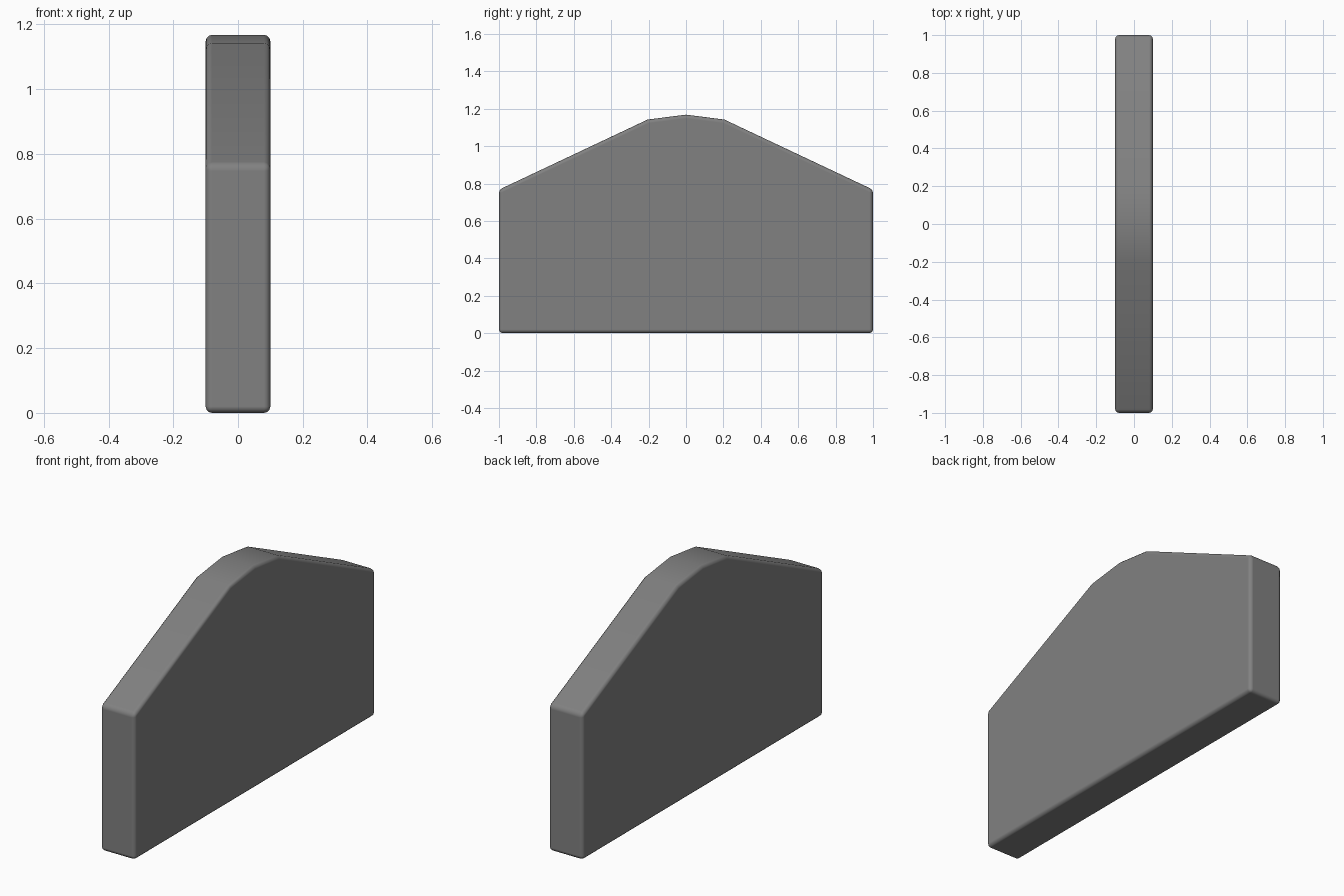
import bpy, bmesh

if "Cube" in bpy.data.objects:
    bpy.data.objects.remove(bpy.data.objects["Cube"])

# Flat grey colour
grey = bpy.data.materials.new("mid grey")
grey.diffuse_color = (0.22, 0.22, 0.22, 1)
grey.use_nodes = True
grey.node_tree.nodes["Principled BSDF"].inputs["Base Color"].default_value = grey.diffuse_color

# Gable profile in the y-z plane: right half, then mirrored
half = [(1.0, 0.0), (1.0, 0.767), (0.205, 1.142)]
profile = half + [(0.0, 1.168)] + [(-y, z) for y, z in reversed(half)]

# Slab: extrude the profile along x
bm = bmesh.new()
face = bm.faces.new([bm.verts.new((-0.1, y, z)) for y, z in profile])
ext = bmesh.ops.extrude_face_region(bm, geom=[face])
for v in (g for g in ext["geom"] if isinstance(g, bmesh.types.BMVert)):
    v.co.x = 0.1
bmesh.ops.recalc_face_normals(bm, faces=bm.faces)

mesh = bpy.data.meshes.new("gable_slab")
bm.to_mesh(mesh)
bm.free()
slab = bpy.data.objects.new("gable_slab", mesh)
bpy.context.collection.objects.link(slab)
mesh.materials.append(grey)
for p in mesh.polygons:
    p.use_smooth = True

# Small rounded edges; the shallow crown creases stay unbevelled
bev = slab.modifiers.new("rounded_edges", 'BEVEL')
bev.width = 0.02
bev.segments = 3
bev.limit_method = 'ANGLE'
bev.angle_limit = 0.6
bev.harden_normals = True
